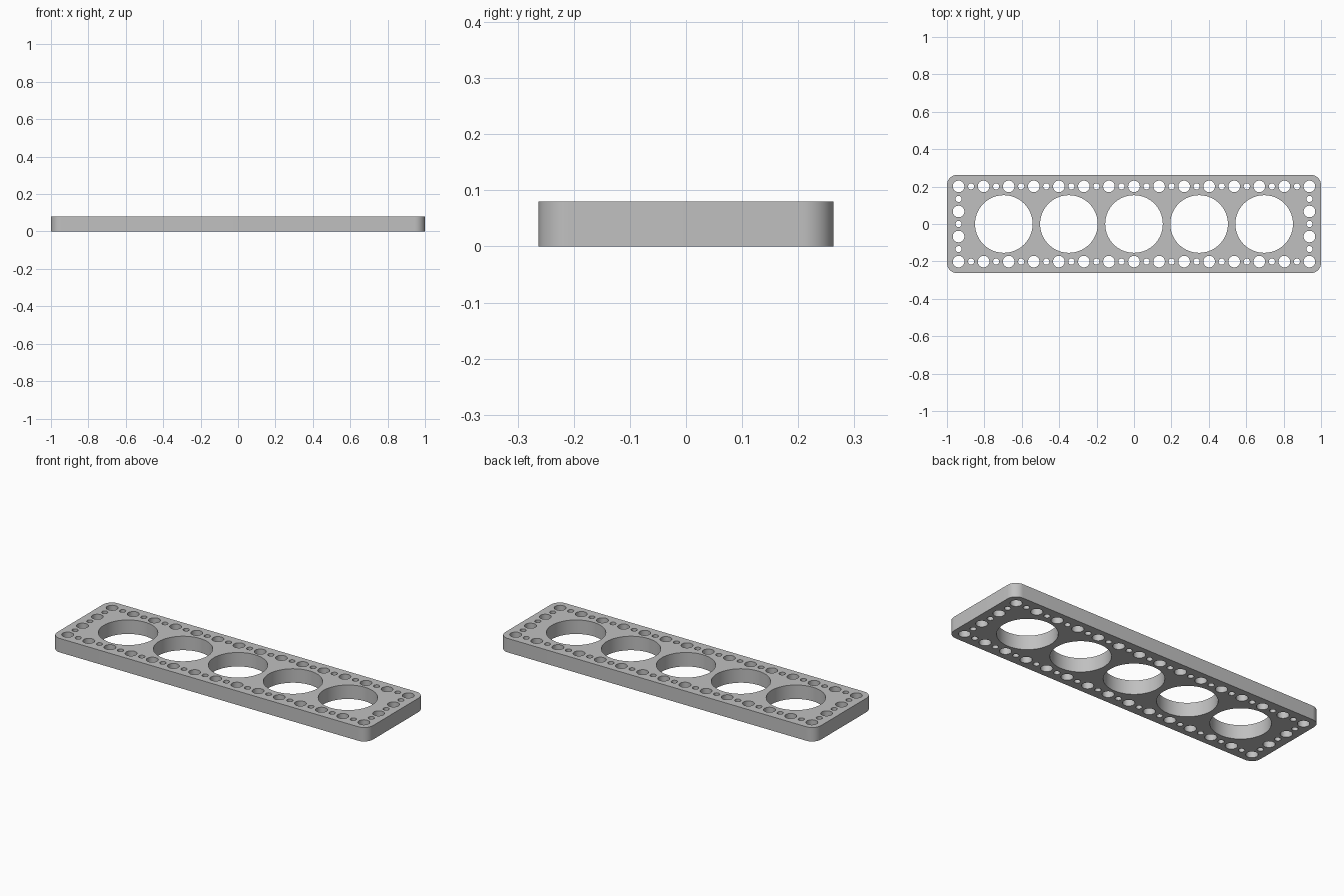
import bpy
import bmesh
from math import cos, sin, pi, radians

cube = bpy.data.objects.get("Cube")
if cube:
    bpy.data.objects.remove(cube, do_unlink=True)

LENGTH, WIDTH, HEIGHT = 2.0, 0.526, 0.08
CORNER = 0.055
PITCH = 0.134          # spacing of the large pin holes
ROW_Y = 1.5 * PITCH    # long rows
COLUMN_X = 7 * PITCH   # end columns
LARGE, SMALL, BORE = 0.031, 0.0165, 0.154
BORE_PITCH = 0.348

# Flat outline that is filled and extruded, holes included
curve = bpy.data.curves.new("plate_outline", "CURVE")
curve.dimensions = "2D"
curve.fill_mode = "BOTH"
curve.extrude = HEIGHT / 2


def arc(cx, cy, radius, start, sweep, steps):
    return [(cx + radius * cos(start + sweep * i / steps),
             cy + radius * sin(start + sweep * i / steps)) for i in range(steps + 1)]


def add_loop(points):
    spline = curve.splines.new("POLY")
    spline.points.add(len(points) - 1)
    for point, (x, y) in zip(spline.points, points):
        point.co = (x, y, 0, 1)
    spline.use_cyclic_u = True


def add_hole(x, y, radius, sides):
    add_loop(arc(x, y, radius, 0, 2 * pi, sides)[:-1])


# Rounded rectangle
outline = []
for quarter, (sx, sy) in enumerate([(1, 1), (-1, 1), (-1, -1), (1, -1)]):
    outline += arc(sx * (LENGTH / 2 - CORNER), sy * (WIDTH / 2 - CORNER),
                   CORNER, quarter * pi / 2, pi / 2, 12)
add_loop(outline)

# Five big bores
for i in range(-2, 3):
    add_hole(i * BORE_PITCH, 0, BORE, 72)

# Alternating large and small holes along the long rows
for side in (-1, 1):
    for i in range(-14, 15):
        large = i % 2 == 0
        add_hole(i * PITCH / 2, side * ROW_Y, LARGE if large else SMALL, 32 if large else 24)

# Alternating holes down both ends, between the rows
for side in (-1, 1):
    for i in range(-2, 3):
        large = i % 2 == 1
        add_hole(side * COLUMN_X, i * PITCH / 2, LARGE if large else SMALL, 32 if large else 24)

# Turn the outline into a welded solid
helper = bpy.data.objects.new("outline_helper", curve)
bpy.context.collection.objects.link(helper)
bpy.context.view_layer.update()
depsgraph = bpy.context.evaluated_depsgraph_get()
mesh = bpy.data.meshes.new_from_object(helper.evaluated_get(depsgraph))
bpy.data.objects.remove(helper, do_unlink=True)

bm = bmesh.new()
bm.from_mesh(mesh)
bmesh.ops.remove_doubles(bm, verts=bm.verts, dist=0.0001)
bmesh.ops.translate(bm, verts=bm.verts, vec=(0, 0, HEIGHT / 2))
bmesh.ops.recalc_face_normals(bm, faces=bm.faces)
bm.to_mesh(mesh)
bm.free()

# Single grey finish
grey = bpy.data.materials.new("light_grey")
grey.use_nodes = True
colour = (0.53, 0.53, 0.53, 1)
grey.diffuse_color = colour
grey.node_tree.nodes["Principled BSDF"].inputs["Base Color"].default_value = colour
mesh.materials.clear()
mesh.materials.append(grey)

plate = bpy.data.objects.new("perforated_plate", mesh)
bpy.context.collection.objects.link(plate)
bpy.ops.object.select_all(action="DESELECT")
plate.select_set(True)
bpy.context.view_layer.objects.active = plate
bpy.ops.object.shade_smooth_by_angle(angle=radians(30))
